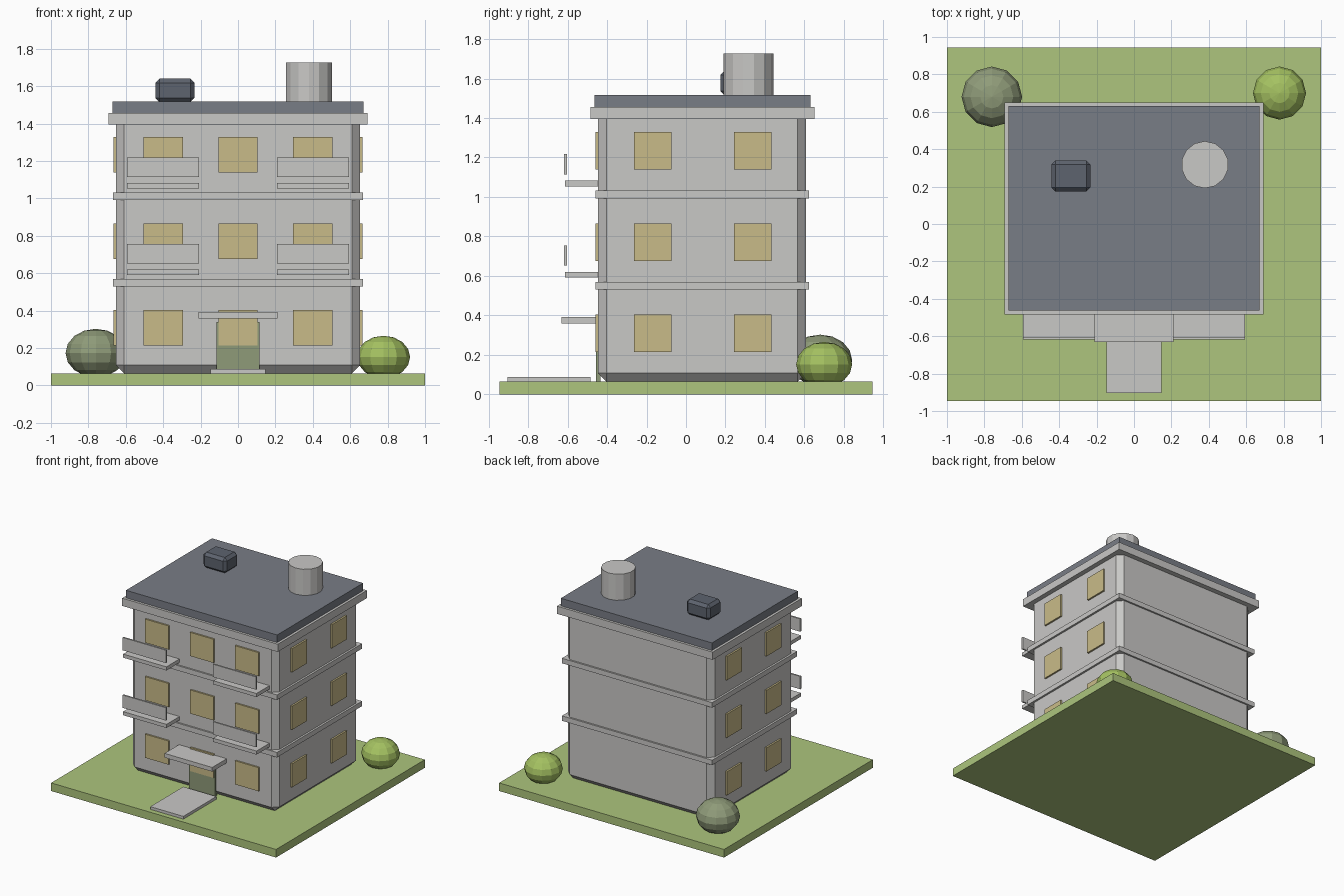
import bpy, bmesh, math
from mathutils import Matrix

if "Cube" in bpy.data.objects:
    bpy.data.objects.remove(bpy.data.objects["Cube"])


def material(name, r, g, b):
    m = bpy.data.materials.new(name)
    lin = [((c / 255 + 0.055) / 1.055) ** 2.4 for c in (r, g, b)]
    m.diffuse_color = (*lin, 1)
    m.use_nodes = True
    m.node_tree.nodes["Principled BSDF"].inputs["Base Color"].default_value = m.diffuse_color
    return m


WALL = material("light grey wall", 201, 200, 198)
ROOF = material("slate roof", 121, 125, 134)
DARK = material("dark slate", 93, 99, 110)
GRASS = material("grass green", 173, 197, 125)
GLASS = material("warm window", 201, 187, 137)
SAGE = material("sage green", 143, 155, 121)
LEAF = material("leaf green", 164, 193, 97)


def finish(name, bm, mat):
    mesh = bpy.data.meshes.new(name)
    bm.to_mesh(mesh)
    bm.free()
    mesh.materials.append(mat)
    ob = bpy.data.objects.new(name, mesh)
    bpy.context.collection.objects.link(ob)
    return ob


def box(name, mat, x, y, z, bevel=0):
    """Box from (min, max) ranges, with optional one-step chamfer."""
    bm = bmesh.new()
    centre = [(a + b) / 2 for a, b in (x, y, z)]
    size = [b - a for a, b in (x, y, z)]
    bmesh.ops.create_cube(bm, size=1, matrix=Matrix.Translation(centre) @ Matrix.Diagonal((*size, 1)))
    if bevel:
        bmesh.ops.bevel(bm, geom=bm.edges[:], offset=bevel, segments=1, affect='EDGES')
    return finish(name, bm, mat)


def bush(name, mat, x, y, z, r):
    bm = bmesh.new()
    bmesh.ops.create_uvsphere(bm, u_segments=12, v_segments=8, radius=r,
                              matrix=Matrix.Translation((x, y, z)) @ Matrix.Diagonal((1, 1, 0.8, 1)))
    finish(name, bm, mat)


FLOOR = 0.4625           # storey height
FRONT, BACK, SIDE = -0.446, 0.608, 0.652

# Plot and building shell
box("lawn", GRASS, (-1, 1), (-0.945, 0.945), (0, 0.065))
box("building_body", WALL, (-SIDE, SIDE), (FRONT, BACK), (0.065, 1.45), 0.043)
for i in range(2):
    z = 0.53 + i * FLOOR
    box(f"floor_band_{i}", WALL, (-0.668, 0.668), (-0.459, 0.622), (z, z + 0.04))
box("cornice", WALL, (-0.692, 0.692), (-0.483, 0.65), (1.394, 1.456))
box("roof_slab", ROOF, (-0.672, 0.672), (-0.463, 0.63), (1.456, 1.517))

# Windows on the front and both sides of each storey
for i in range(3):
    z = (0.214 + i * FLOOR, 0.404 + i * FLOOR)
    for j, x in enumerate((-0.4, 0, 0.4)):
        box(f"front_window_{i}_{j}", GLASS, (x - 0.105, x + 0.105), (-0.459, FRONT + 0.01), z)
    for s in (-1, 1):
        xs = sorted((s * (SIDE - 0.01), s * 0.666))
        for j, y in enumerate((-0.168, 0.337)):
            box(f"side_window_{i}_{j}_{'left' if s < 0 else 'right'}", GLASS, xs,
                (y - 0.095, y + 0.095), z)

# Balconies: slab and floating rail panel, upper two storeys
for i in range(2):
    dz = i * FLOOR
    for s in (-1, 1):
        side = "left" if s < 0 else "right"
        xs = sorted((s * 0.208, s * 0.593))
        box(f"balcony_slab_{i}_{side}", WALL, xs, (-0.612, FRONT + 0.01), (0.591 + dz, 0.62 + dz))
        box(f"balcony_rail_{i}_{side}", WALL, xs, (-0.617, -0.604), (0.652 + dz, 0.755 + dz))

# Entrance
box("door", SAGE, (-0.115, 0.115), (-0.457, -0.433), (0.065, 0.34))
box("canopy", WALL, (-0.212, 0.212), (-0.63, FRONT + 0.01), (0.359, 0.393))
box("entrance_path", WALL, (-0.147, 0.147), (-0.904, -0.485), (0.06, 0.087))

# Roof equipment
box("roof_unit", DARK, (-0.442, -0.233), (0.174, 0.34), (1.515, 1.64), 0.022)
bm = bmesh.new()
bmesh.ops.create_cone(bm, cap_ends=True, segments=14, radius1=0.126, radius2=0.126, depth=0.217,
                      matrix=Matrix.Translation((0.379, 0.317, 1.6185)))
finish("water_tank", bm, WALL)

# Bushes at the back corners
bush("left_bush", SAGE, -0.76, 0.68, 0.173, 0.162)
bush("right_bush", LEAF, 0.778, 0.70, 0.152, 0.142)
